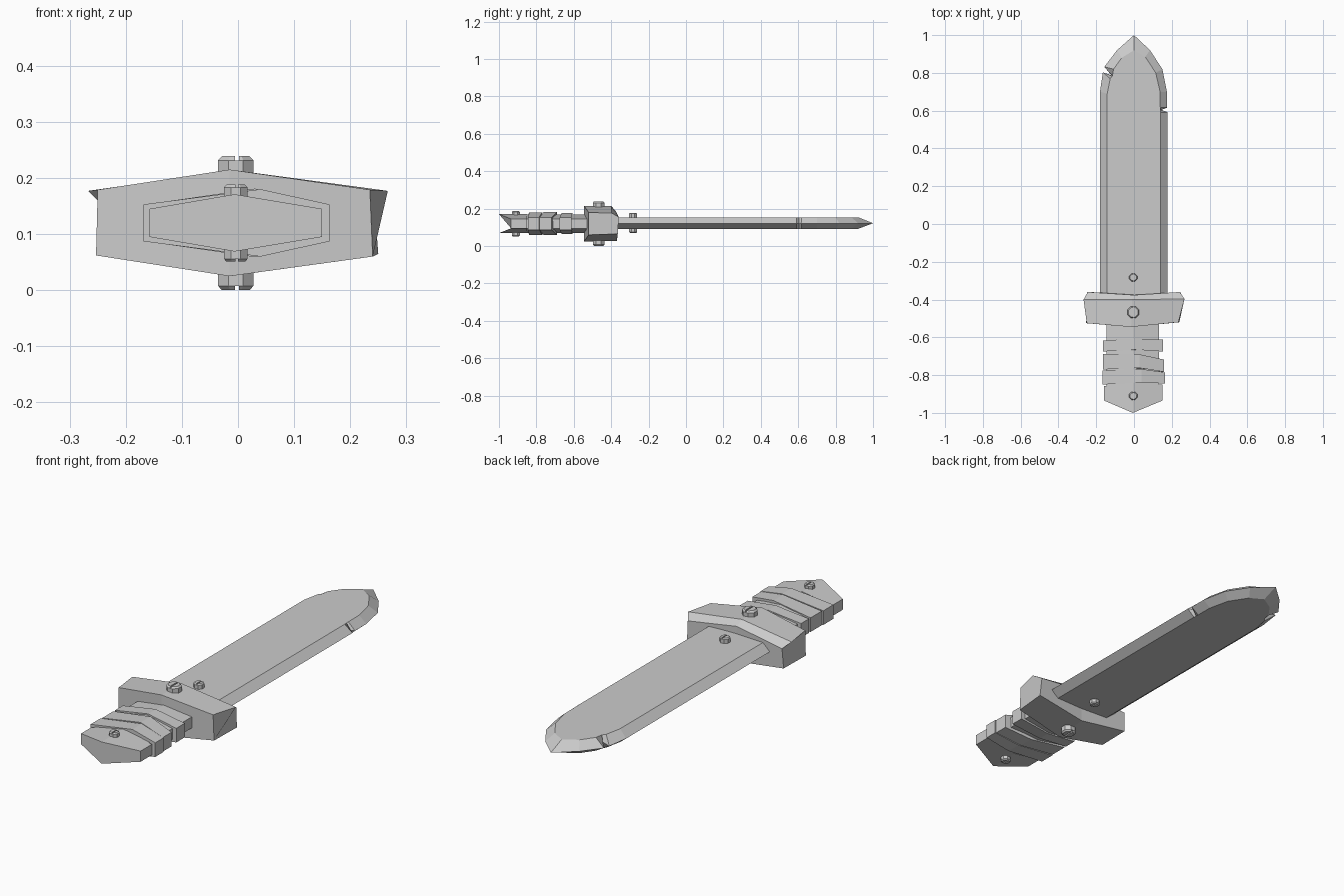
import bpy, bmesh, math
from mathutils import Matrix

if "Cube" in bpy.data.objects:
    bpy.data.objects.remove(bpy.data.objects["Cube"])

MID = 0.122  # height of the blade plane


def loft(name, rings):
    """Join rings of equal point count and cap both ends."""
    bm = bmesh.new()
    vs = [[bm.verts.new(p) for p in r] for r in rings]
    n = len(vs[0])
    for a, b in zip(vs, vs[1:]):
        for i in range(n):
            j = (i + 1) % n
            bm.faces.new((a[i], a[j], b[j], b[i]))
    bm.faces.new(vs[0][::-1])
    bm.faces.new(vs[-1])
    bmesh.ops.recalc_face_normals(bm, faces=bm.faces)
    me = bpy.data.meshes.new(name)
    bm.to_mesh(me)
    bm.free()
    ob = bpy.data.objects.new(name, me)
    bpy.context.collection.objects.link(ob)
    return ob


def grip_block(name, xs, front, rear, side_h, mid_h):
    """Six-sided grip slice; xs, front and rear give left, middle, right."""
    def ring(ys):
        p = [(0, -side_h), (0, side_h), (1, mid_h), (2, side_h), (2, -side_h), (1, -mid_h)]
        return [(xs[k], ys[k], 0.12 + h) for k, h in p]
    return loft(name, [ring(front), ring(rear)])


# Blade: outline at the cutting edge with a matching inset flat, two nicks
edge = [(-0.18, -0.45), (0.178, -0.45), (0.178, 0.592), (0.145, 0.604), (0.175, 0.616),
        (0.174, 0.70), (0.15, 0.82), (0.085, 0.92), (0, 1.0), (-0.09, 0.92),
        (-0.157, 0.832), (-0.118, 0.785), (-0.165, 0.803), (-0.18, 0.70)]
flat = [(-0.142, -0.45), (0.14, -0.45), (0.14, 0.59), (0.139, 0.604), (0.139, 0.618),
        (0.138, 0.70), (0.115, 0.80), (0.06, 0.885), (0, 0.92), (-0.065, 0.88),
        (-0.108, 0.82), (-0.114, 0.785), (-0.126, 0.77), (-0.142, 0.69)]
loft("blade", [[(x, y, 0.092) for x, y in flat],
               [(x, y, MID) for x, y in edge],
               [(x, y, 0.154) for x, y in flat]])

# Guard: three cross-sections from left to right, swollen in the middle
loft("guard", [
    [(-0.25, -0.525, 0.179), (-0.267, -0.40, 0.177), (-0.245, -0.36, 0.155),
     (-0.25, -0.365, 0.062), (-0.253, -0.525, 0.062)],
    [(-0.015, -0.545, 0.215), (-0.01, -0.40, 0.214), (0, -0.376, 0.188),
     (0, -0.37, 0.027), (-0.015, -0.545, 0.025)],
    [(0.235, -0.52, 0.179), (0.267, -0.397, 0.177), (0.243, -0.36, 0.155),
     (0.25, -0.365, 0.065), (0.24, -0.52, 0.06)]])

# Grip core and pommel
grip_block("grip_core", (-0.146, -0.005, 0.132), (-0.87, -0.87, -0.87),
           (-0.48, -0.48, -0.48), 0.026, 0.05)
grip_block("pommel", (-0.158, -0.006, 0.15), (-0.935, -1.0, -0.935),
           (-0.858, -0.85, -0.85), 0.025, 0.051)

# Grip wraps: slanted bands
wraps = [((-0.675, -0.665, -0.675), (-0.617, -0.607, -0.612), (-0.164, 0.0, 0.153), 0.056),
         ((-0.77, -0.762, -0.783), (-0.687, -0.69, -0.718), (-0.164, 0.03, 0.159), 0.061),
         ((-0.85, -0.838, -0.845), (-0.776, -0.768, -0.785), (-0.168, 0.04, 0.163), 0.06)]
for i, (front, rear, xs, mid_h) in enumerate(wraps, 1):
    grip_block(f"grip_wrap_{i}", xs, front, rear, 0.033, mid_h)


# Slotted bolts running right through, chamfered at both ends
def bolt(name, y, r, z0, z1):
    ch = r * 0.22

    def ring(rad, z):
        return [(-0.004 + rad * math.cos(math.tau * (k + 0.5) / 8),
                 y + rad * math.sin(math.tau * (k + 0.5) / 8), z) for k in range(8)]
    ob = loft(name, [ring(r - ch, z0), ring(r, z0 + ch), ring(r, z1 - ch), ring(r - ch, z1)])
    for z, end in ((z1, "top"), (z0, "bottom")):
        me = bpy.data.meshes.new(name + "_slot_" + end)
        bm = bmesh.new()
        bmesh.ops.create_cube(bm, size=1, matrix=Matrix.Translation((-0.002, y, z))
                              @ Matrix.Diagonal((r * 0.2, r * 3, r * 0.45, 1)))
        bm.to_mesh(me)
        bm.free()
        cutter = bpy.data.objects.new(me.name, me)
        bpy.context.collection.objects.link(cutter)
        cutter.hide_render = True
        cutter.display_type = 'WIRE'
        mod = ob.modifiers.new("slot_" + end, 'BOOLEAN')
        mod.operation = 'DIFFERENCE'
        mod.solver = 'EXACT'
        mod.object = cutter


bolt("pommel_bolt", -0.91, 0.023, 0.051, 0.188)
bolt("guard_bolt", -0.467, 0.034, 0.0, 0.239)
bolt("blade_bolt", -0.283, 0.023, 0.07, 0.178)
